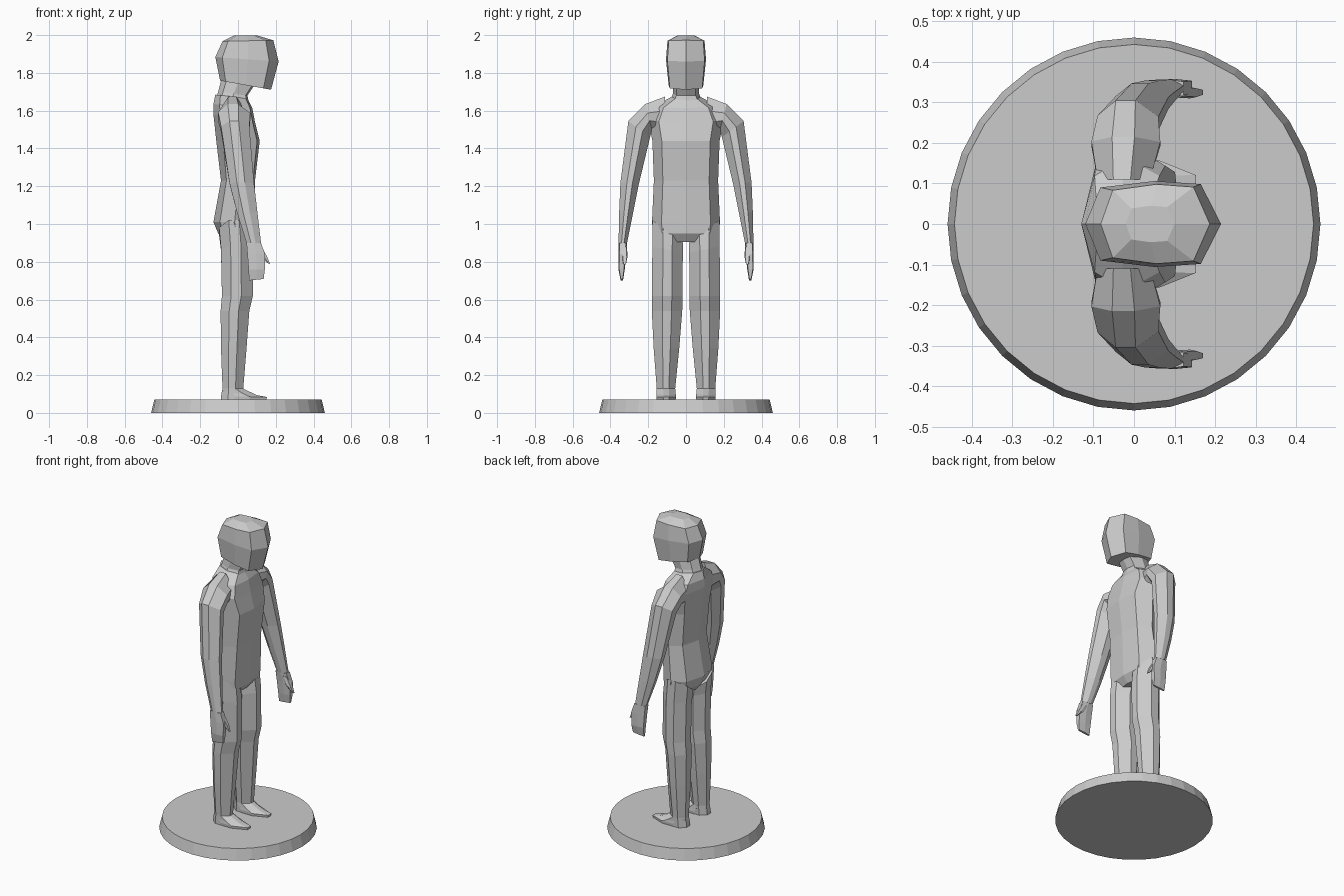
import bpy, bmesh
from mathutils import Vector

# Half outlines (u = back to front, v = centre to side), mirrored into full rings
LIMB = [(1, .3), (.25, 1), (-.4, 1), (-1, .35)]
TRUNK = [(1, 0), (.88, .72), (.05, 1), (-.68, .72), (-1, 0)]
HEAD = [(1, 0), (.7, .93), (.02, 1), (-.78, .85), (-1, 0)]
BOX = [(1, .75), (0, 1), (-1, .75)]


def loft(name, half, rings, mirror=False):
    """Skin rings of (x_back, x_front, y_in, z_in, y_out, z_out, front_rise)."""
    outline = half + [(u, -v) for u, v in reversed(half) if v]
    bm = bmesh.new()
    loops = []
    for xb, xf, yi, zi, yo, zo, rise in rings:
        loops.append([bm.verts.new((xb + (xf - xb) * (u + 1) / 2,
                                    yi + (yo - yi) * (v + 1) / 2,
                                    zi + (zo - zi) * (v + 1) / 2 + rise * u))
                      for u, v in outline])
    n = len(outline)
    for a, b in zip(loops, loops[1:]):
        for i in range(n):
            j = (i + 1) % n
            bm.faces.new((a[i], a[j], b[j], b[i]))
    bm.faces.new(loops[0])
    bm.faces.new(loops[-1])
    bmesh.ops.recalc_face_normals(bm, faces=bm.faces)
    mesh = bpy.data.meshes.new(name)
    bm.to_mesh(mesh)
    bm.free()
    ob = bpy.data.objects.new(name, mesh)
    bpy.context.collection.objects.link(ob)
    if mirror:
        m = ob.modifiers.new("mirror", 'MIRROR')
        m.use_axis = (False, True, False)
        m.use_mirror_merge = False
    return ob


def level(xb, xf, y, z, rise=0):
    return (xb, xf, -y, z, y, z, rise)


# Round stand
bpy.ops.mesh.primitive_cone_add(vertices=32, radius1=.46, radius2=.443,
                                depth=.07, location=(0, 0, .035))
bpy.context.object.name = "stand"

# Torso from crotch to neck base
loft("torso", TRUNK, [
    level(-.07, .05, .07, .905), level(-.105, .08, .174, .95),
    level(-.13, .083, .18, 1.01), level(-.09, .09, .17, 1.23),
    level(-.115, .115, .178, 1.44), level(-.13, .09, .2, 1.56, -.02),
    level(-.13, .075, .165, 1.625, -.01), level(-.12, .05, .075, 1.675, -.01)])

# Neck leaning forward
loft("neck", TRUNK, [
    level(-.125, .055, .085, 1.645, .01), level(-.105, .05, .07, 1.69, -.01),
    level(-.085, .09, .068, 1.76, -.02)])

# Faceted head
loft("head", HEAD, [
    level(-.095, .175, .092, 1.735, -.024), level(-.12, .215, .106, 1.872, -.012),
    level(-.082, .187, .098, 1.97, .003), level(-.02, .1, .045, 1.998)])

# Arms with the shoulder cap
loft("arms", LIMB, [
    (-.09, .04, .11, 1.46, .11, 1.675, 0), (-.105, .065, .18, 1.5, .215, 1.635, 0),
    (-.09, .06, .19, 1.46, .305, 1.545, 0), (-.045, .085, .25, 1.21, .347, 1.22, 0),
    (-.005, .103, .28, 1.06, .354, 1.06, 0), (.045, .122, .312, .9, .357, .9, 0)], True)

# Flat hands and thumbs
loft("hands", BOX, [
    (.045, .122, .312, .9, .357, .9, 0), (.05, .143, .318, .84, .358, .84, 0),
    (.056, .142, .324, .76, .358, .76, 0), (.058, .136, .333, .705, .347, .705, .004)], True)
loft("thumbs", BOX, [
    (.085, .124, .312, .88, .342, .88, 0), (.122, .155, .31, .825, .338, .825, 0),
    (.155, .17, .317, .79, .333, .79, -.004)], True)

# Legs
loft("legs", LIMB, [
    (-.1, .07, .015, .9, .177, 1.02, 0), (-.09, .08, .017, .85, .178, .88, 0),
    (-.085, .079, .018, .62, .181, .62, 0), (-.092, .06, .02, .54, .181, .54, 0),
    (-.09, .045, .036, .34, .171, .34, 0), (-.082, .028, .057, .13, .155, .13, 0),
    (-.09, .03, .058, .07, .155, .07, 0)], True)

# Feet: wedge from ankle to toe
loft("feet", LIMB, [
    (-.082, .028, .057, .128, .155, .128, 0), (-.086, .1, .055, .102, .155, .102, -.008),
    (-.09, .153, .053, .086, .157, .086, -.002), (-.09, .15, .055, .068, .155, .068, 0)], True)
